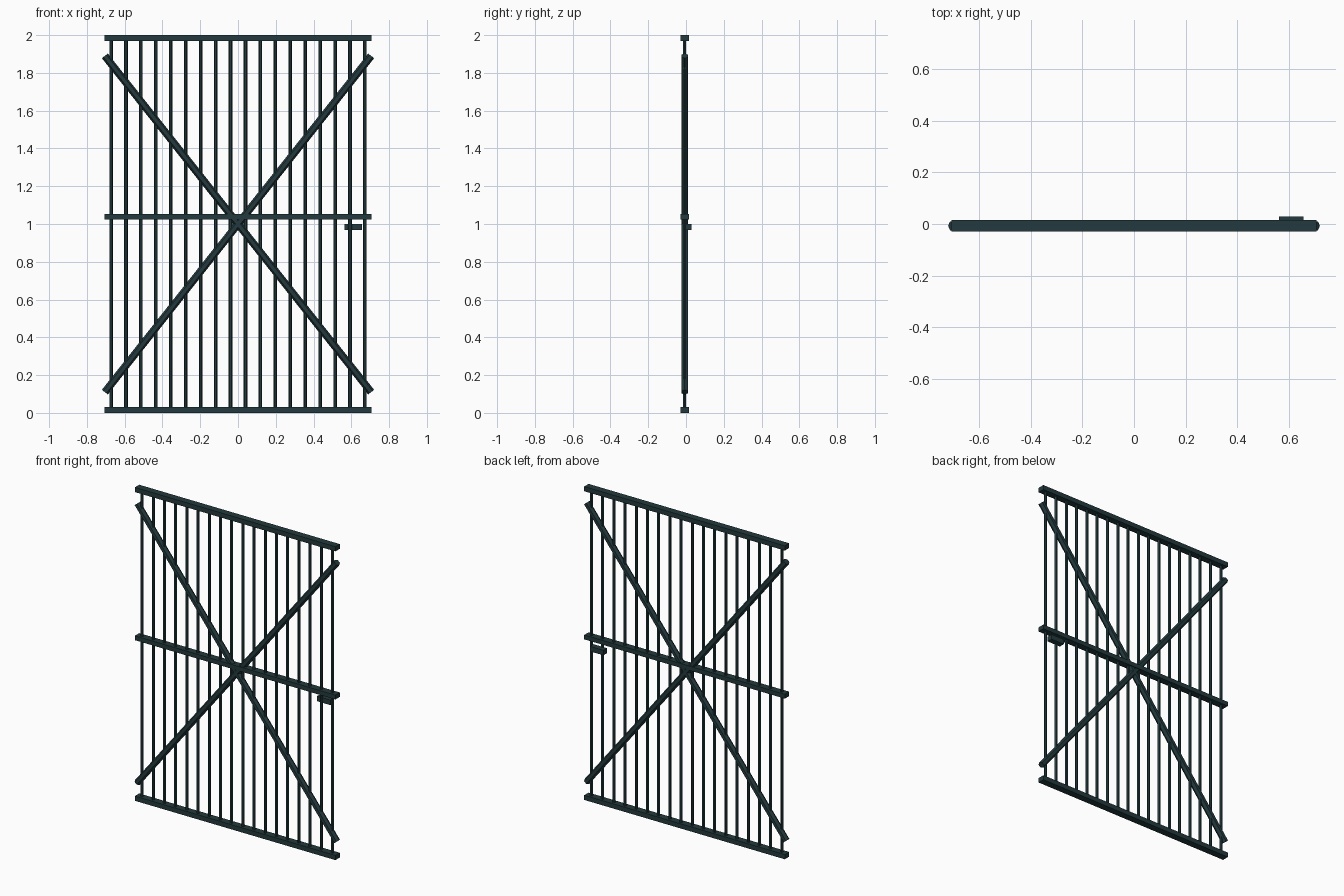
import bpy, bmesh, math
from mathutils import Vector, Matrix

if "Cube" in bpy.data.objects:
    bpy.data.objects.remove(bpy.data.objects["Cube"])

paint = bpy.data.materials.new("dark_teal_paint")
paint.diffuse_color = (0.017, 0.042, 0.048, 1)
paint.use_nodes = True
paint.node_tree.nodes["Principled BSDF"].inputs["Base Color"].default_value = paint.diffuse_color
Y = -0.007  # plane of the gate


def finish(name, bm):
    me = bpy.data.meshes.new(name)
    bm.to_mesh(me)
    bm.free()
    me.materials.append(paint)
    ob = bpy.data.objects.new(name, me)
    bpy.context.collection.objects.link(ob)
    return ob


def box(name, lo, hi):
    lo, hi = Vector(lo), Vector(hi)
    bm = bmesh.new()
    bmesh.ops.create_cube(bm, size=1, matrix=Matrix.Translation((lo + hi) / 2)
                          @ Matrix.Diagonal((*(hi - lo), 1)))
    return finish(name, bm)


def rod(name, a, b, r, sides=6):
    # faceted rod in the gate plane, one ridge facing the front
    a, b = Vector(a), Vector(b)
    z = (b - a).normalized()
    x = Vector((0, 1, 0))
    rot = Matrix((x, z.cross(x), z)).transposed().to_4x4()
    bm = bmesh.new()
    bmesh.ops.create_cone(bm, cap_ends=True, segments=sides, radius1=r, radius2=r,
                          depth=(b - a).length,
                          matrix=Matrix.Translation((a + b) / 2) @ rot)
    return finish(name, bm)


# horizontal rails
for name, z0, z1 in (("bottom_rail", 0, 0.03), ("middle_rail", 1.025, 1.053),
                     ("top_rail", 1.97, 2.0)):
    box(name, (-0.708, Y - 0.022, z0), (0.708, Y + 0.022, z1))

# vertical bars
for i in range(18):
    x = -0.672 + i * 1.344 / 17
    rod(f"bar_{i + 1}", (x, Y, 0.015), (x, Y, 1.985), 0.0095)

# diagonal braces
for name, s in (("rising_brace", 1), ("falling_brace", -1)):
    rod(name, (-0.705 * s, Y, 0.11), (0.705 * s, Y, 1.89), 0.02)

# latch on the back
box("latch", (0.563, Y, 0.967), (0.657, 0.029, 0.999))
